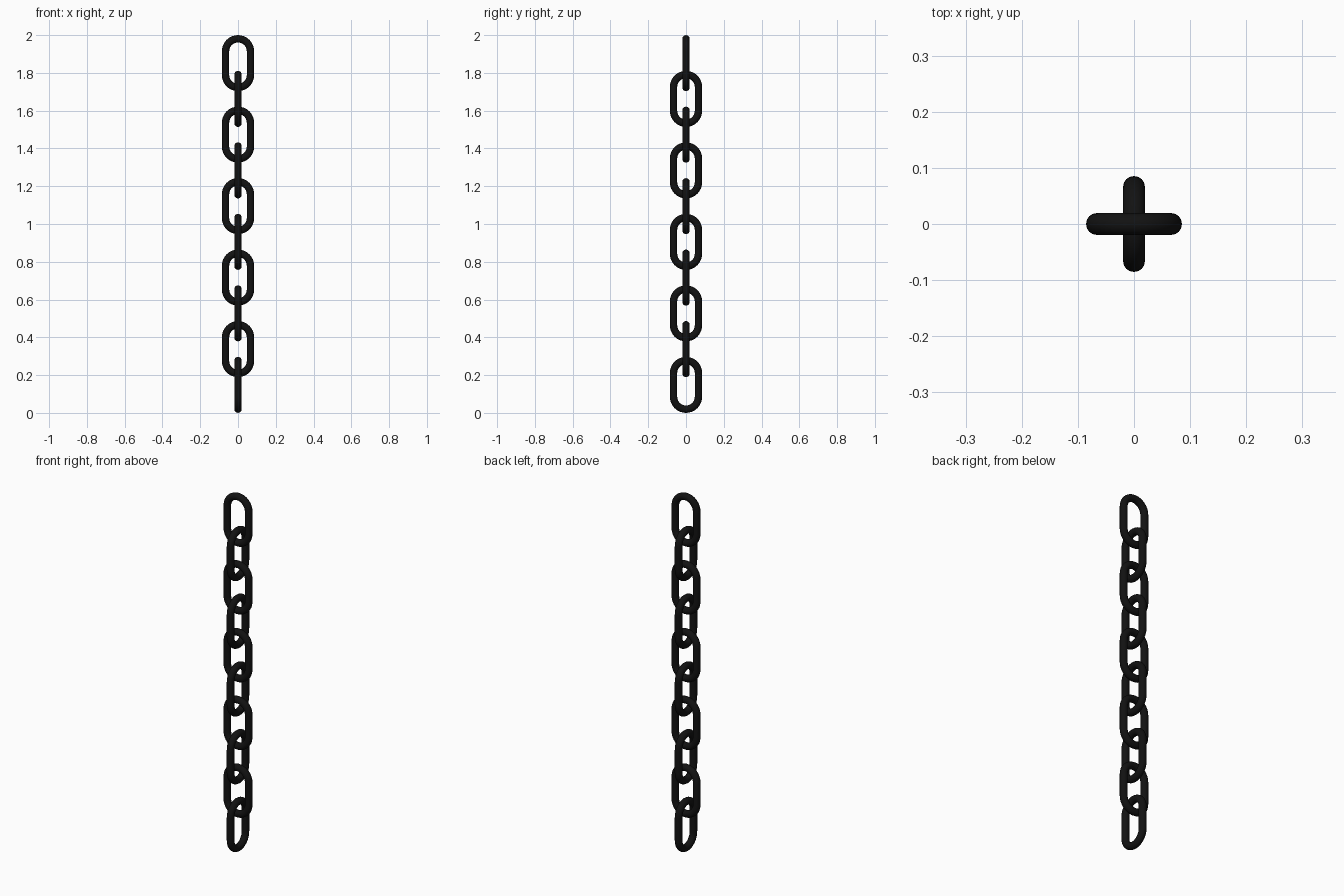
import bpy, bmesh, math
from mathutils import Vector

if "Cube" in bpy.data.objects:
    bpy.data.objects.remove(bpy.data.objects["Cube"])

LINKS = 10
R = 0.0195            # wire radius
BEND = 0.066          # centreline radius of the rounded ends
HALF = 1.0 / 7 + 0.0055 - R - BEND   # half length of the straight sides
HEIGHT = 2 * (HALF + BEND + R)
PITCH = (2.0 - HEIGHT) / (LINKS - 1)
ARC, SIDES = 16, 16

iron = bpy.data.materials.new("black_iron")
iron.diffuse_color = (0.006, 0.006, 0.006, 1)
iron.use_nodes = True
iron.node_tree.nodes["Principled BSDF"].inputs["Base Color"].default_value = iron.diffuse_color


def link_mesh():
    """Round wire swept along a closed stadium path in the xz plane."""
    bm = bmesh.new()
    rings = []
    for sign, start in ((1, 0), (-1, math.pi)):
        for i in range(ARC + 1):
            a = start + math.pi * i / ARC
            out = Vector((math.cos(a), 0, math.sin(a)))
            centre = out * BEND + Vector((0, 0, sign * HALF))
            ring = []
            for j in range(SIDES):
                t = 2 * math.pi * j / SIDES
                ring.append(bm.verts.new(centre + out * (R * math.cos(t)) + Vector((0, R * math.sin(t), 0))))
            rings.append(ring)
    for k, a in enumerate(rings):
        b = rings[(k + 1) % len(rings)]
        for j in range(SIDES):
            n = (j + 1) % SIDES
            bm.faces.new((a[j], a[n], b[n], b[j])).smooth = True
    bmesh.ops.recalc_face_normals(bm, faces=bm.faces)
    me = bpy.data.meshes.new("chain_link")
    bm.to_mesh(me)
    bm.free()
    me.materials.append(iron)
    return me


# Hanging chain: every other link is turned a quarter turn
mesh = link_mesh()
for i in range(LINKS):
    ob = bpy.data.objects.new(f"chain_link_{i + 1}", mesh)
    ob.location.z = HEIGHT / 2 + i * PITCH
    ob.rotation_euler.z = 0 if i % 2 else math.pi / 2
    bpy.context.collection.objects.link(ob)
